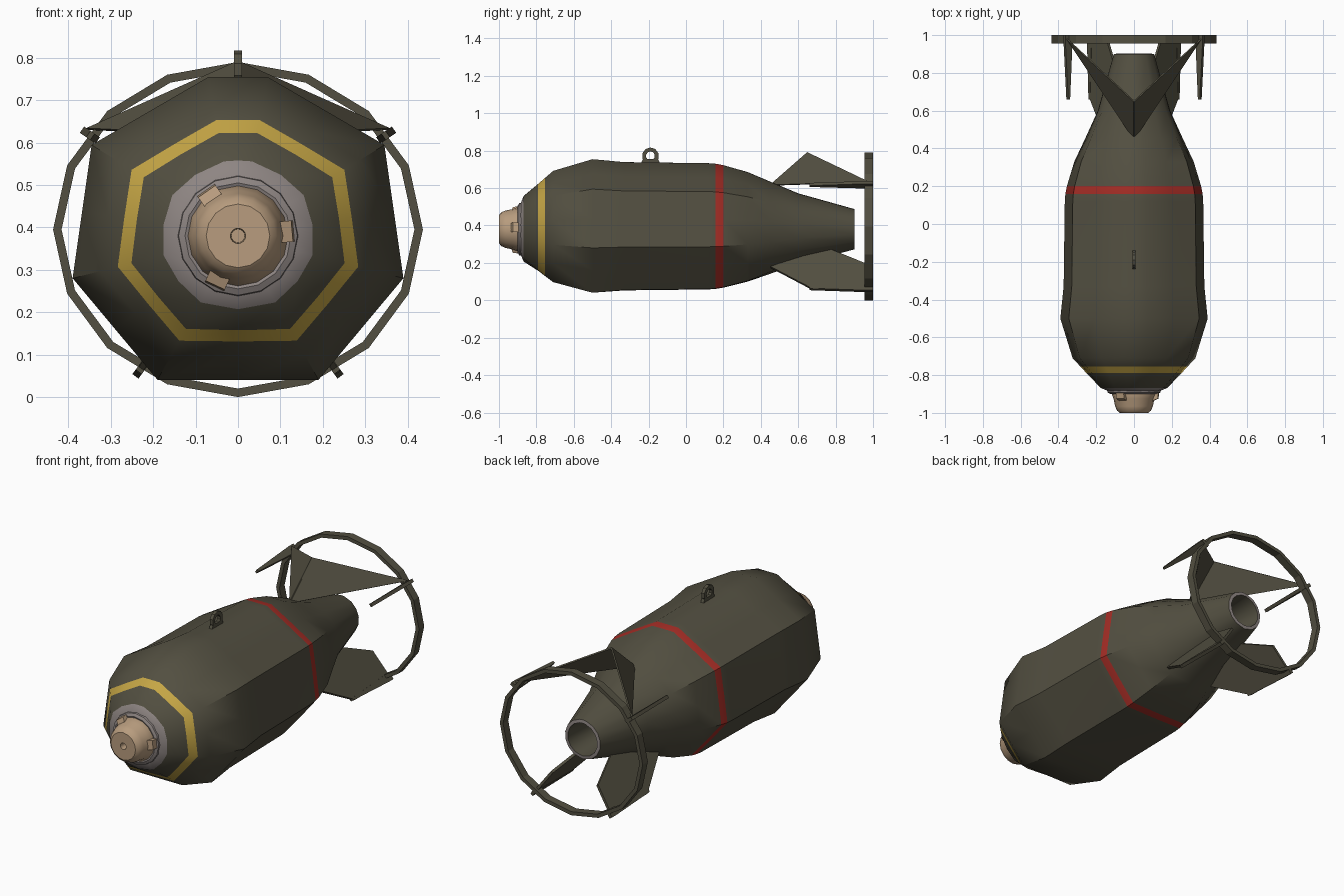
import bpy, bmesh, math
from mathutils import Vector

if "Cube" in bpy.data.objects:
    bpy.data.objects.remove(bpy.data.objects["Cube"])

AXIS = 0.38


def material(name, rgb):
    m = bpy.data.materials.new(name)
    m.use_nodes = True
    m.diffuse_color = (*rgb, 1)
    bsdf = m.node_tree.nodes["Principled BSDF"]
    bsdf.inputs["Base Color"].default_value = (*rgb, 1)
    bsdf.inputs["Roughness"].default_value = 0.7
    return m


OLIVE = material("olive drab", (0.085, 0.078, 0.052))
YELLOW = material("yellow", (0.56, 0.38, 0.06))
RED = material("red", (0.36, 0.025, 0.018))
GREY = material("warm grey", (0.27, 0.235, 0.225))
TAN = material("tan", (0.48, 0.335, 0.21))


def finish(bm, name, mats, angle=None):
    bmesh.ops.recalc_face_normals(bm, faces=bm.faces)
    me = bpy.data.meshes.new(name)
    bm.to_mesh(me)
    bm.free()
    ob = bpy.data.objects.new(name, me)
    bpy.context.collection.objects.link(ob)
    for m in mats:
        me.materials.append(m)
    if angle:
        bpy.ops.object.select_all(action="DESELECT")
        ob.select_set(True)
        bpy.context.view_layer.objects.active = ob
        bpy.ops.object.shade_smooth_by_angle(angle=math.radians(angle))
    return ob


def loft(rings, closed=False):
    """Skin a list of point rings; returns the bmesh and one face list per span."""
    bm = bmesh.new()
    loops = [[bm.verts.new(p) for p in ring] for ring in rings]
    if closed:
        loops.append(loops[0])
    spans = []
    for a, b in zip(loops, loops[1:]):
        n = len(a)
        spans.append([bm.faces.new((a[i], a[(i + 1) % n], b[(i + 1) % n], b[i]))
                      for i in range(n)])
    if not closed:
        bm.faces.new(loops[0])
        bm.faces.new(loops[-1])
    return bm, spans


def circle(y, r, n, phase=0.0):
    return [Vector((r * math.cos(a), y, AXIS + r * math.sin(a)))
            for a in (phase + math.tau * i / n for i in range(n))]


# Faceted hull section, corners on the +x side, then mirrored and halved
half = [(0.18, 0.96), (0.885, 0.55), (1.0, -0.256), (0.487, -0.87)]
corners = [Vector(p) for p in half] + [Vector((-x, z)) for x, z in reversed(half)]
section = []
for i, c in enumerate(corners):
    section += [c, (c + corners[(i + 1) % 8]) / 2]


def hull_ring(y, r, roundness):
    ring = []
    for p in section:
        q = p.lerp(p.normalized(), roundness) * r
        ring.append(Vector((q.x, y, AXIS + q.y)))
    return ring


# Hull: (y, radius, roundness, material index of the span that follows)
profile = [
    (-0.89, 0.125, 0.8, 3), (-0.868, 0.18, 0.7, 0), (-0.79, 0.252, 0.1, 1),
    (-0.755, 0.284, 0.05, 0), (-0.71, 0.325, 0, 0), (-0.5, 0.39, 0, 0),
    (-0.33, 0.373, 0.05, 0), (0.12, 0.367, 0.05, 0), (0.158, 0.364, 0.05, 2),
    (0.2, 0.356, 0.05, 0), (0.33, 0.317, 0.1, 0), (0.45, 0.262, 0.3, 0),
    (0.6, 0.195, 0.6, 0), (0.9, 0.108, 1, 3), (0.902, 0.09, 1, 0),
    (0.72, 0.075, 1, 0)]
bm, spans = loft([hull_ring(y, r, k) for y, r, k, _ in profile])
for span, row in zip(spans, profile):
    for f in span:
        f.material_index = row[3]
finish(bm, "hull", [OLIVE, YELLOW, RED, GREY], 40)

# Raised collar behind the fuse
bm, _ = loft([circle(y, r, 16) for y, r in
              [(-0.865, 0.145), (-0.892, 0.14), (-0.9, 0.125), (-0.89, 0.1)]])
finish(bm, "nose_collar", [GREY], 40)

# Fuse: stepped eight-sided cap with a hole in its face
bm, _ = loft([circle(y, r, 16) for y, r in
              [(-0.88, 0.115), (-0.9, 0.118), (-0.925, 0.108), (-0.965, 0.1),
               (-0.988, 0.09), (-1.0, 0.075), (-1.0, 0.018), (-0.96, 0.016)]])
finish(bm, "fuse", [TAN], 35)


def slab(name, points, thickness, mat):
    """Thin plate: a flat outline thickened evenly to both sides."""
    pts = [Vector(p) for p in points]
    n = (pts[1] - pts[0]).cross(pts[2] - pts[0]).normalized() * thickness / 2
    bm, _ = loft([[p - n for p in pts], [p + n for p in pts]])
    return finish(bm, name, [mat])


def radial(x, z, r):
    d = Vector((x, z)).normalized() * r
    return d.x, AXIS + d.y


# Fuse lugs
for i in range(3):
    a = math.radians(5 + 120 * i)
    pts = []
    for y, r in [(-0.89, 0.08), (-0.89, 0.132), (-0.925, 0.128), (-0.945, 0.08)]:
        pts.append((r * math.cos(a), y, AXIS + r * math.sin(a)))
    slab(f"fuse_lug_{i + 1}", pts, 0.05, TAN)

for side, label in ((1, "left"), (-1, "right")):
    # Upper fin sweeps from the spine out to the tail ring
    slab(f"upper_fin_{label}",
         [(0, 0.45, 0.615), (0, 0.65, 0.79), (side * 0.355, 0.98, 0.632)],
         0.008, OLIVE)
    # Lower fin stands radially on the tail cone
    lower = []
    for y, r in [(0.45, 0.25), (0.68, 0.4), (0.99, 0.4), (0.97, 0.235), (0.76, 0.13)]:
        x, z = radial(side * 0.23, -0.315, r)
        lower.append((x, y, z))
    slab(f"lower_fin_{label}", lower, 0.014, OLIVE)
    # Struts that carry the ring
    for part, x, z, r0, r1 in (("upper", 0.36, 0.245, 0.415, 0.445),
                               ("lower", 0.23, -0.315, 0.385, 0.41)):
        bar = []
        for y, r in [(0.66, r0), (0.66, r0 + 0.012), (0.96, r1), (1.0, r1),
                     (1.0, r0 - 0.015), (0.96, r0 - 0.015)]:
            px, pz = radial(side * x, z, r)
            bar.append((px, y, pz))
        slab(f"{part}_strut_{label}", bar, 0.018, OLIVE)

# Tail ring: sixteen-sided hoop of rectangular section
hoop = []
for y, inset in [(0.955, 0), (1.0, 0), (1.0, 0.02), (0.955, 0.02)]:
    hoop.append([Vector(((0.436 - inset) * math.cos(a), y,
                         0.395 + (0.395 - inset) * math.sin(a)))
                 for a in (math.tau * i / 16 for i in range(16))])
bm, _ = loft(hoop, closed=True)
finish(bm, "tail_ring", [OLIVE])

# Hanging eye on the spine, with its foot
eye = []
for x, r in [(-0.009, 0.045), (0.009, 0.045), (0.009, 0.024), (-0.009, 0.024)]:
    eye.append([Vector((x, -0.19 + r * math.cos(a), 0.772 + r * math.sin(a)))
                for a in (math.tau * (i + 0.5) / 10 for i in range(10))])
bm, _ = loft(eye, closed=True)
finish(bm, "hanging_eye", [OLIVE])
slab("hanging_eye_foot", [(0, -0.24, 0.735), (0, -0.14, 0.735),
                          (0, -0.15, 0.755), (0, -0.23, 0.755)], 0.018, OLIVE)
